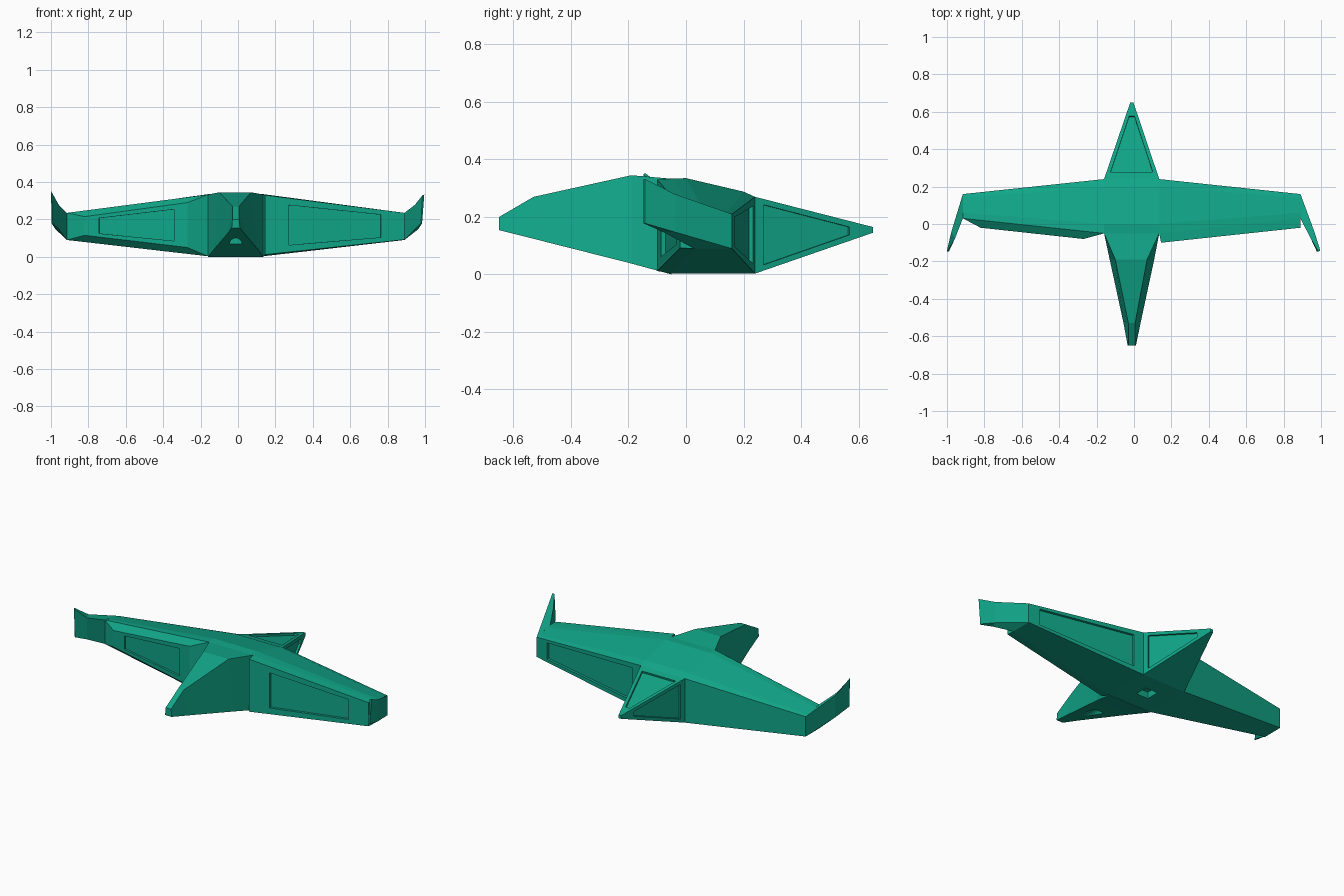
import bpy, bmesh
from mathutils import Vector

if "Cube" in bpy.data.objects:
    bpy.data.objects.remove(bpy.data.objects["Cube"])

mat = bpy.data.materials.new("teal")
mat.diffuse_color = (0.0055, 0.385, 0.25, 1)
mat.use_nodes = True
mat.node_tree.nodes["Principled BSDF"].inputs["Base Color"].default_value = mat.diffuse_color


def add_face(bm, pts, centre, panel=None):
    """Polygon; with panel=(u0, u1, margin0, margin1, depth) a recess is sunk into the quad."""
    pts = [Vector(p) for p in pts]
    poly = lambda ps: bm.faces.new([bm.verts.new(p) for p in ps])
    if not panel:
        poly(pts)
        return
    u0, u1, m0, m1, depth = panel
    a, b, c, d = pts
    at = lambda u, v: a.lerp(b, u).lerp(d.lerp(c, u), v)
    rim = [at(u0, m0), at(u1, m1), at(u1, 1 - m1), at(u0, 1 - m0)]
    n = (c - a).cross(d - b).normalized()
    if n.dot(a - centre) > 0:
        n = -n
    floor = [p + n * depth for p in rim]
    for k in range(4):
        j = (k + 1) % 4
        poly([pts[k], pts[j], rim[j], rim[k]])
        poly([rim[k], rim[j], floor[j], floor[k]])
    poly(floor)


def loft(name, sections, start=False, end=False, skip=(), panels={}):
    """Skin a row of equal-sized sections; panels and skips are keyed by (section, side)."""
    bm = bmesh.new()
    allp = [Vector(p) for s in sections for p in s]
    centre = sum(allp, Vector()) / len(allp)
    n = len(sections[0])
    for i in range(len(sections) - 1):
        s, t = sections[i], sections[i + 1]
        for j in range(n):
            k = (j + 1) % n
            if (i, j) not in skip:
                add_face(bm, [s[j], t[j], t[k], s[k]], centre, panels.get((i, j)))
    if start:
        add_face(bm, sections[0], centre)
    if end:
        add_face(bm, sections[-1], centre, panels.get("end"))
    bmesh.ops.remove_doubles(bm, verts=bm.verts, dist=1e-4)
    bmesh.ops.recalc_face_normals(bm, faces=bm.faces)
    me = bpy.data.meshes.new(name)
    bm.to_mesh(me)
    bm.free()
    me.materials.append(mat)
    ob = bpy.data.objects.new(name, me)
    bpy.context.collection.objects.link(ob)
    return ob


XL, XR = -0.16, 0.135      # body sides
TL, TR = -0.915, 0.89      # wing tips

# Main wing running through the body, from tip to tip
root = [(-.05, .003), (.24, .003), (.24, .27), (.2, .288), (0, .335), (-.05, .333)]
tip = [(.03, .09), (.16, .09), (.16, .21), (.14, .214), (.06, .229), (.03, .235)]
sec = lambda x, prof: [(x, y, z) for y, z in prof]
loft("wing_body", [sec(TL, tip), sec(XL, root), sec(XR, root), sec(TR, tip)],
     skip={(0, 5), (1, 5), (2, 5), (1, 1)},
     panels={(1, 0): (.36, .64, .36, .36, .04), (2, 1): (.08, .9, .11, .13, .015)})

# Leading edge blocks: straight on the right, chamfered on the left
loft("right_leading_edge",
     [[(XR, -.05, .003), (TR, .03, .09), (TR, .03, .235), (XR, -.05, .333)],
      [(.145, -.1, .012), (TR, -.02, .092), (TR, -.02, .235), (.145, -.1, .33)]],
     end=True, panels={"end": (.17, .83, .13, .15, .015)})
loft("left_leading_edge",
     [[(XL, -.05, .003), (TL, .03, .09), (TL, .03, .235), (XL, -.05, .333)],
      [(-.27, -.08, .05), (-.82, -.02, .115), (-.82, -.02, .215), (-.27, -.08, .29)]],
     end=True, panels={"end": (.13, .86, .12, .16, .012)})

# Nose, with a round slot under it
nose = loft("nose", [
    [(XL, -.05, 0), (XR, -.05, 0), (XR, -.05, .333), (XL, -.05, .333)],
    [(-.13, -.19, .038), (.108, -.19, .038), (.07, -.19, .345), (-.1, -.19, .345)],
    [(-.056, -.53, .124), (.035, -.53, .124), (.006, -.53, .27), (-.03, -.53, .27)],
    [(-.034, -.65, .154), (.01, -.65, .154), (.006, -.65, .2), (-.03, -.65, .2)]],
    start=True, end=True)
bpy.ops.mesh.primitive_cylinder_add(vertices=24, radius=.033, depth=.2,
                                    location=(-.012, -.41, .067), rotation=(1.570796, 0, 0))
cutter = bpy.context.object
cutter.name = "nose_slot_cutter"
cutter.hide_render = True
mod = nose.modifiers.new("slot", 'BOOLEAN')
mod.operation, mod.solver, mod.object = 'DIFFERENCE', 'EXACT', cutter
bpy.context.view_layer.objects.active = nose
bpy.ops.object.modifier_apply(modifier="slot")
bpy.data.objects.remove(cutter)

# Tail with recessed panels on top and both sides
side = (.07, .8, .08, .3, .012)
loft("tail", [
    [(XL, .24, .003), (XR, .24, .003), (XR, .24, .27), (XL, .24, .27)],
    [(-.02, .65, .145), (-.003, .65, .145), (-.003, .65, .165), (-.02, .65, .165)]],
    end=True, panels={(0, 1): side, (0, 3): side, (0, 2): (.09, .82, .08, .29, .012)})

# Winglets sweeping forward and up from the tips
for name, s, x, dx, top in (("right_winglet", 1, TR, 0, .332), ("left_winglet", -1, -TL, .012, .352)):
    m, e = .946 + dx, .978 + dx
    loft(name, [
        [(s * x, .03, .09), (s * x, .16, .09), (s * x, .16, .21), (s * x, .03, .235)],
        [(s * m, -.08, .148), (s * (m + .018), -.04, .148), (s * (m + .018), -.04, .28), (s * m, -.08, .278)],
        [(s * e, -.148, .178), (s * (e + .006), -.142, .178), (s * min(e + .018, 1), -.142, top), (s * (e + .008), -.148, top - .003)]],
        end=True)
